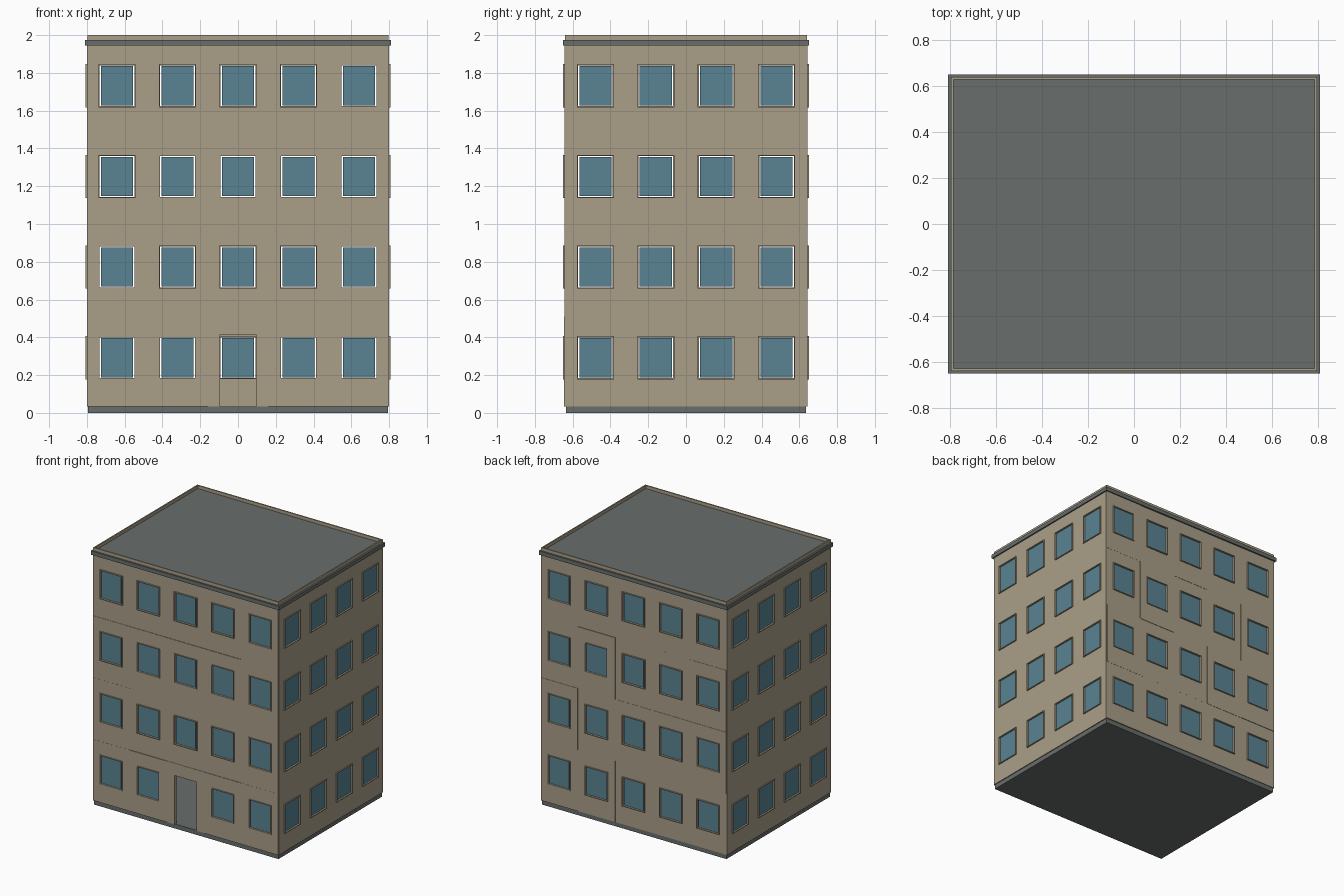
import bpy, bmesh, random
from math import radians
from mathutils import Matrix

if "Cube" in bpy.data.objects:
    bpy.data.objects.remove(bpy.data.objects["Cube"])

random.seed(4)

def material(name, rgb):
    m = bpy.data.materials.new(name)
    m.diffuse_color = (*rgb, 1)
    m.use_nodes = True
    m.node_tree.nodes["Principled BSDF"].inputs["Base Color"].default_value = m.diffuse_color
    return m

PLASTER = material("plaster", (0.40, 0.345, 0.25))
CONCRETE = material("concrete", (0.14, 0.155, 0.145))
GLASS = material("glass", (0.10, 0.23, 0.29))

def finish(name, bm, mat, matrix=Matrix()):
    me = bpy.data.meshes.new(name)
    bm.to_mesh(me)
    bm.free()
    me.materials.append(mat)
    ob = bpy.data.objects.new(name, me)
    ob.matrix_world = matrix
    bpy.context.collection.objects.link(ob)
    return ob

def add_box(bm, x0, x1, y0, y1, z0, z1):
    m = Matrix.Translation(((x0 + x1) / 2, (y0 + y1) / 2, (z0 + z1) / 2))
    bmesh.ops.create_cube(bm, size=1, matrix=m @ Matrix.Diagonal((x1 - x0, y1 - y0, z1 - z0, 1)))

def slab(name, hx, hy, z0, z1):
    bm = bmesh.new()
    add_box(bm, -hx, hx, -hy, hy, z0, z1)
    return finish(name, bm, CONCRETE)

def wall(name, us, zs, matrix):
    """Thin wall from a grid; odd cells in both directions are openings."""
    bm = bmesh.new()
    grid = [[bm.verts.new((u, 0, z)) for u in us] for z in zs]
    first = 1 if len(zs) == 3 else 0          # a doorway reaches the bottom edge
    for j in range(len(zs) - 1):
        for i in range(len(us) - 1):
            if i % 2 and (j + first) % 2:
                continue
            bm.faces.new((grid[j][i], grid[j][i + 1], grid[j + 1][i + 1], grid[j + 1][i]))
    loose = [v for v in bm.verts if not v.link_faces]
    bmesh.ops.delete(bm, geom=loose, context='VERTS')
    ob = finish(name, bm, PLASTER, matrix)
    mod = ob.modifiers.new("thickness", 'SOLIDIFY')
    mod.thickness, mod.offset = 0.02, -1
    return ob

def window(name, u, z, matrix):
    # raised rim around the opening
    bm = bmesh.new()
    a, b, h, k = 0.092, 0.098, 0.108, 0.114
    for s in (-1, 1):
        add_box(bm, *sorted((u + s * a, u + s * b)), -0.008, 0.012, z - k, z + k)
        add_box(bm, u - a, u + a, -0.008, 0.012, *sorted((z + s * h, z + s * k)))
    finish(name + "_frame", bm, PLASTER, matrix)
    # pane floating inside the rim
    bm = bmesh.new()
    add_box(bm, u - 0.085, u + 0.085, 0.0, 0.008, z - 0.104, z + 0.104)
    finish(name + "_glass", bm, GLASS, matrix)

FLOORS = [0.035, 0.51, 0.99, 1.47, 1.945]
ROWS = [0.292, 0.772, 1.252, 1.732]
HW, HH = 0.095, 0.111

def facade(name, angle, dist, centres, half, panels):
    turn = Matrix.Rotation(radians(angle), 4, 'Z')
    place = turn @ Matrix.Translation((0, -dist, 0))
    if not panels:      # one continuous wall
        us = [-half] + [c + s * HW for c in centres for s in (-1, 1)] + [half]
        zs = [FLOORS[0]] + [r + s * HH for r in ROWS for s in (-1, 1)] + [FLOORS[-1]]
        wall(name + "_wall", us, zs, place)
    for j, z in enumerate(ROWS):
        for i, u in enumerate(centres):
            door = name == "front" and i == 2 and j == 0
            if panels:  # slightly uneven panel for each bay
                us = [max(-half, u - 0.16), u - HW, u + HW, min(half, u + 0.16)]
                zs = [FLOORS[j], z - HH, z + HH, FLOORS[j + 1]]
                if door:
                    us[1:3] = u - 0.095, u + 0.095
                    zs = [FLOORS[0], 0.415, FLOORS[1]]
                shift = Matrix.Translation((0, random.uniform(-0.003, 0.003), 0))
                wall(f"{name}_panel_{j}_{i}", us, zs, place @ shift)
            if not door:
                window(f"{name}_window_{j}_{i}", u, z, place)

# Four sides
LONG = [-0.64, -0.32, 0, 0.32, 0.64]
SHORT = [-0.48, -0.16, 0.16, 0.48]
facade("front", 0, 0.642, LONG, 0.795, True)
facade("back", 180, 0.642, LONG, 0.795, True)
facade("right", 90, 0.80, SHORT, 0.638, False)
facade("left", -90, 0.80, SHORT, 0.638, False)

# Plinth, storey floors and overhanging roof slab
slab("plinth", 0.793, 0.635, 0, 0.035)
for n, z in enumerate(FLOORS[1:4], 1):
    slab(f"floor_slab_{n}", 0.78, 0.622, z - 0.03, z)
slab("roof_slab", 0.81, 0.652, 1.945, 1.975)

# Thin parapet around the roof
bm = bmesh.new()
for s in (-1, 1):
    add_box(bm, *sorted((s * 0.787, s * 0.797)), -0.64, 0.64, 1.975, 2.0)
    add_box(bm, -0.787, 0.787, *sorted((s * 0.63, s * 0.64)), 1.975, 2.0)
finish("parapet", bm, PLASTER)
